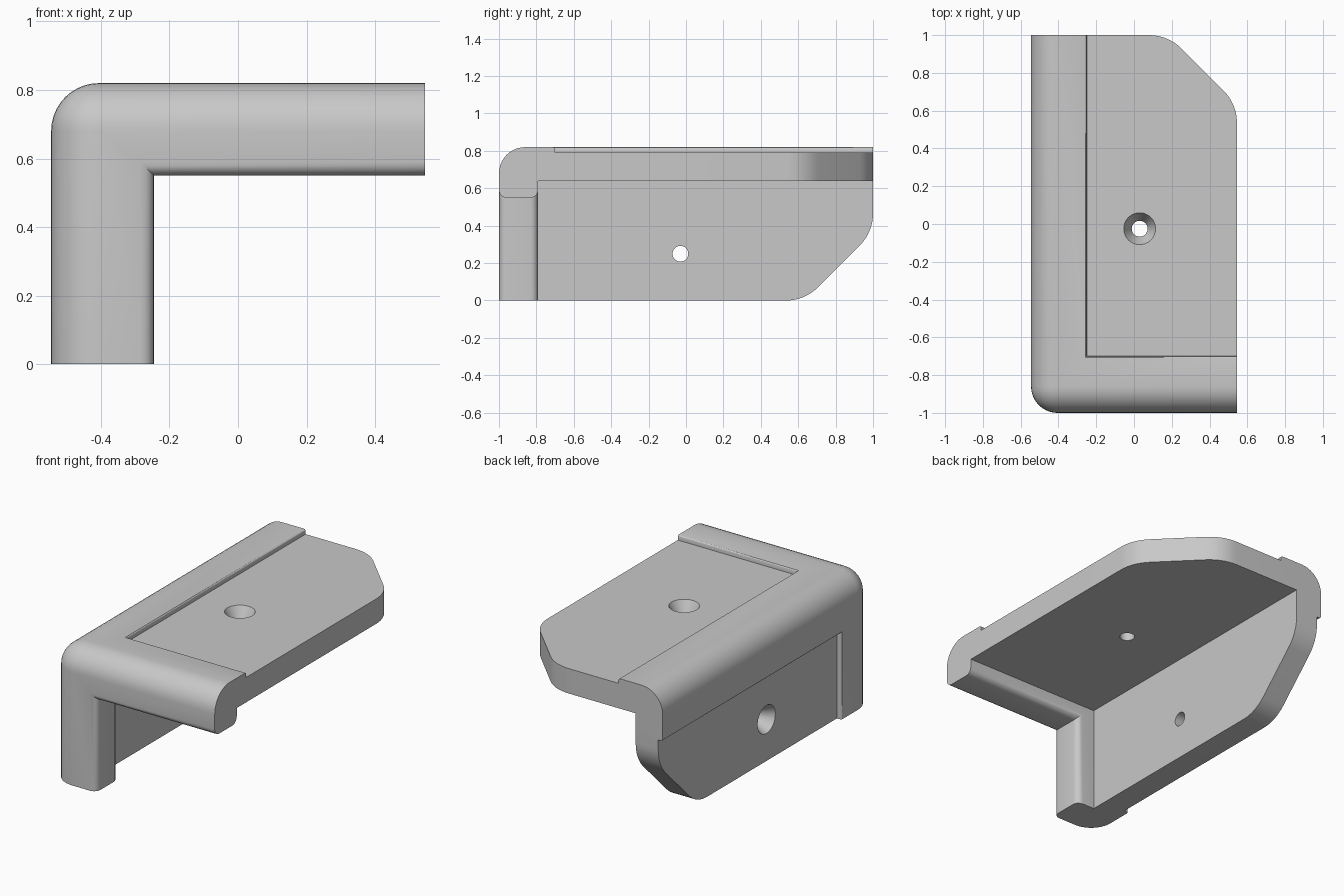
import bpy, bmesh, math
from mathutils import Vector

cube = bpy.data.objects.get("Cube")
if cube:
    bpy.data.objects.remove(cube)

W, L, H = 0.545, 1.0, 0.82        # outer half width, half length, height
FAR = 2.0                         # cutters run past the body

grey = bpy.data.materials.new("plain grey")
grey.use_nodes = True
grey.diffuse_color = (0.58, 0.58, 0.58, 1)
grey.node_tree.nodes["Principled BSDF"].inputs["Base Color"].default_value = grey.diffuse_color


def finish(bm, name):
    bmesh.ops.recalc_face_normals(bm, faces=bm.faces)
    mesh = bpy.data.meshes.new(name)
    bm.to_mesh(mesh)
    bm.free()
    mesh.materials.append(grey)
    obj = bpy.data.objects.new(name, mesh)
    bpy.context.collection.objects.link(obj)
    return obj


def box(name, low, high):
    low, high = Vector(low), Vector(high)
    bm = bmesh.new()
    bmesh.ops.create_cube(bm, size=1)
    for v in bm.verts:
        v.co = (low + high) / 2 + v.co * (high - low)
    return finish(bm, name)


def prism(name, points, move):
    bm = bmesh.new()
    face = bm.faces.new([bm.verts.new(p) for p in points])
    new = bmesh.ops.extrude_face_region(bm, geom=[face])["geom"]
    bmesh.ops.translate(bm, vec=move, verts=[g for g in new if isinstance(g, bmesh.types.BMVert)])
    return finish(bm, name)


def cut(body, cutter):
    mod = body.modifiers.new("cut", 'BOOLEAN')
    mod.operation, mod.solver, mod.object = 'DIFFERENCE', 'EXACT', cutter
    bpy.context.view_layer.objects.active = body
    bpy.ops.object.modifier_apply(modifier=mod.name)
    bpy.data.objects.remove(cutter)


def round_edges(body, rule, radius, segments):
    """Round every edge whose two ends both satisfy the rule."""
    bm = bmesh.new()
    bm.from_mesh(body.data)
    edges = [e for e in bm.edges if rule(e.verts[0].co, e.verts[1].co)]
    bmesh.ops.bevel(bm, geom=edges, offset=radius, segments=segments, profile=0.5,
                    affect='EDGES', clamp_overlap=True)
    bm.to_mesh(body.data)
    bm.free()


def near(a, b):
    return abs(a - b) < 1e-4


def on_both(a, b, axis, value):
    return near(a[axis], value) and near(b[axis], value)


# Outer block with its three outer edges and shared corner rounded
body = box("corner_bracket", (-W, -L, 0), (W, L, H))
corner = Vector((-W, -L, H))
round_edges(body, lambda a, b: (a - corner).length < 1e-4 or (b - corner).length < 1e-4, 0.14, 10)

# Hollow inside, then the opening in the front wall
INNER_Y, POST_X, BEAM_Z = -0.79, -0.245, 0.55
cut(body, box("hollow", (-0.365, INNER_Y, -FAR), (FAR, FAR, 0.64)))
cut(body, box("front_opening", (POST_X, -FAR, -FAR), (FAR, -0.5, BEAM_Z)))


# Rounded lip around the front opening
def lip_edge(a, b):
    wall = on_both(a, b, 1, -L) or on_both(a, b, 1, INNER_Y)
    return wall and (on_both(a, b, 0, POST_X) or on_both(a, b, 2, BEAM_Z))


round_edges(body, lip_edge, 0.04, 5)

# Shallow recesses that leave a raised border on the top and the side
STEP_X, STEP_Y, STEP_Z = -0.25, -0.70, 0.52
cut(body, box("top_recess", (STEP_X, STEP_Y, 0.79), (FAR, FAR, FAR)))
cut(body, box("side_recess", (-FAR, STEP_Y, -FAR), (-0.515, FAR, STEP_Z)))


def border_edge(a, b):
    top = on_both(a, b, 2, H) and (on_both(a, b, 0, STEP_X) or on_both(a, b, 1, STEP_Y))
    side = on_both(a, b, 0, -W) and (on_both(a, b, 2, STEP_Z) or on_both(a, b, 1, STEP_Y))
    return top or side


round_edges(body, border_edge, 0.012, 3)

# Clipped corners with rounded ends on the top plate and the side plate
CLIP, R = 0.365, 0.24
start = CLIP + R * math.tan(math.pi / 8)
arc = [(start - R * math.sin(t), R - R * math.cos(t))
       for t in (math.pi / 4 * i / 8 for i in range(9))]
outline = arc + [(v, u) for u, v in reversed(arc)] + [(-0.2, start), (-0.2, -0.2), (start, -0.2)]
cut(body, prism("top_clip", [(W - u, L - v, 0.5) for u, v in outline], (0, 0, 1)))
cut(body, prism("side_clip", [(-1, L - u, v) for u, v in outline], (0.7, 0, 0)))


# Countersunk screw holes
def screw_hole(place, axis):
    """Cut a hole entering at place, running along axis."""
    rings = [(-0.02, 0.095), (0.08, 0.042), (0.3, 0.042)]
    turn = Vector((0, 0, 1)).rotation_difference(Vector(axis))
    bm = bmesh.new()
    loops = []
    for depth, radius in rings:
        loops.append([bm.verts.new(Vector(place) + turn @ Vector(
            (radius * math.cos(a), radius * math.sin(a), depth)))
            for a in (math.tau * i / 32 for i in range(32))])
    for low, high in zip(loops, loops[1:]):
        for i in range(32):
            j = (i + 1) % 32
            bm.faces.new((low[i], low[j], high[j], high[i]))
    bm.faces.new(loops[0])
    bm.faces.new(loops[-1])
    cut(body, finish(bm, "hole_cutter"))


screw_hole((0.03, -0.025, 0.79), (0, 0, -1))
screw_hole((-0.515, -0.03, 0.25), (1, 0, 0))

# Smooth rounded parts, keep real edges sharp
bpy.ops.object.select_all(action='DESELECT')
body.select_set(True)
bpy.context.view_layer.objects.active = body
bpy.ops.object.shade_smooth_by_angle(angle=math.radians(25))
